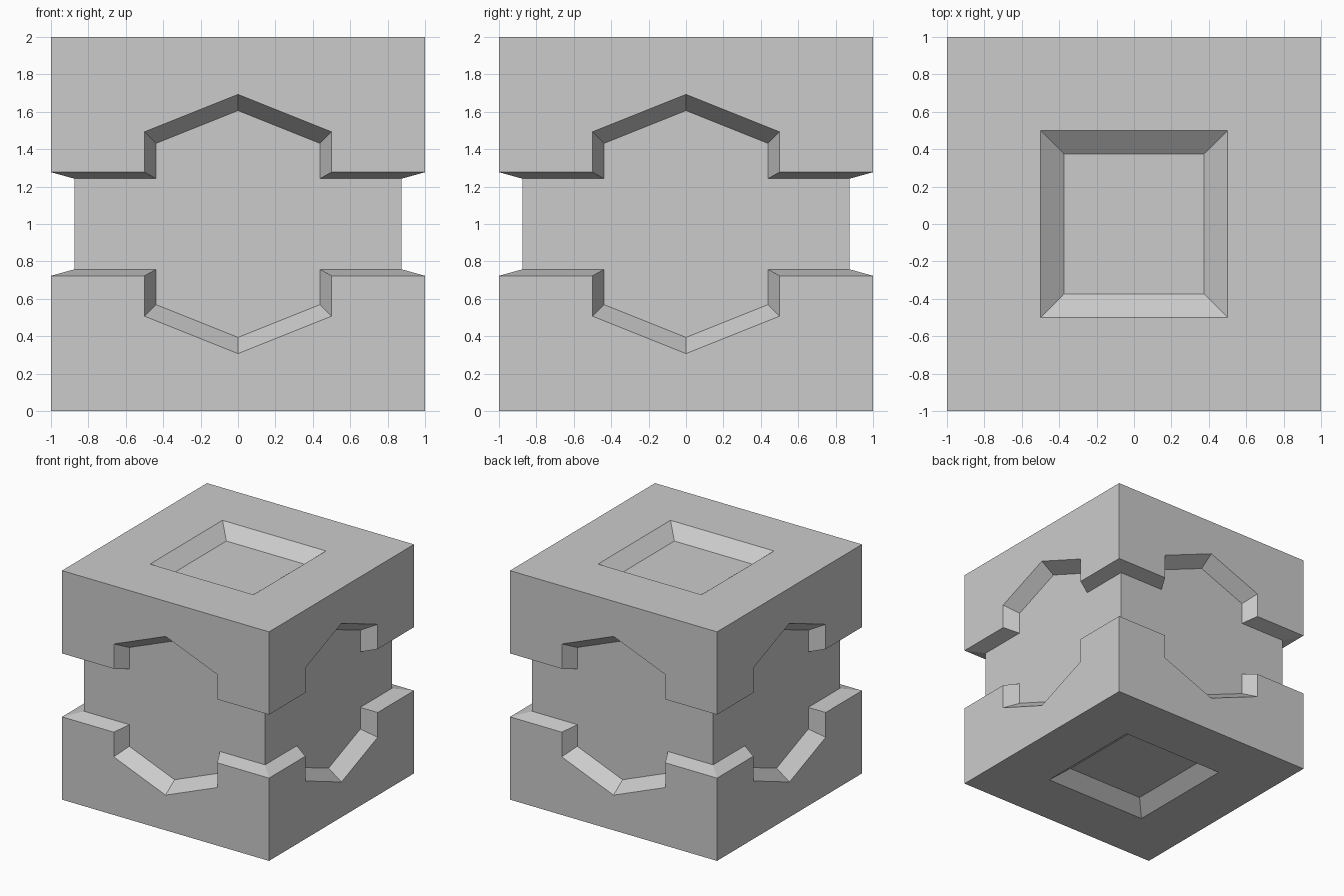
import bpy, bmesh
from mathutils import Matrix, Vector
from math import pi

if "Cube" in bpy.data.objects:
    bpy.data.objects.remove(bpy.data.objects["Cube"])

CORE = 0.875    # recessed core size relative to the outer cube
DEPTH = 0.10    # depth of the square recess on top and bottom
# Edge of the side opening, as (along face, height above the middle)
EDGE = [(-1, 0.277), (-0.5, 0.277), (-0.5, 0.493), (0, 0.693),
        (0.5, 0.493), (0.5, 0.277), (1, 0.277)]

bm = bmesh.new()


def face(points, rot):
    bm.faces.new([bm.verts.new(rot @ Vector(p)) for p in points])


def square_ring(h0, z0, h1, z1, rot):
    """One quarter of a band between two square outlines."""
    face([(-h0, -h0, z0), (h0, -h0, z0), (h1, -h1, z1), (-h1, -h1, z1)], rot)


for i in range(4):
    rot = Matrix.Rotation(i * pi / 2, 3, 'Z')
    for s in (1, -1):
        rim = [Vector((x, -1, s * z)) for x, z in EDGE]
        inner = [p * CORE for p in rim]
        # outer panel around the opening
        face(rim + [(1, -1, s), (-1, -1, s)], rot)
        # sloping walls of the opening
        for a, b, c, d in zip(rim, rim[1:], inner[1:], inner):
            face([a, b, c, d], rot)
        # top / bottom border and bevelled recess walls
        square_ring(1, s, 0.5, s, rot)
        square_ring(0.5, s, 0.375, s * (1 - DEPTH), rot)
    # recessed core wall
    core = [(x * CORE, -CORE, z * CORE) for x, z in EDGE]
    face(core + [(x, y, -z) for x, y, z in reversed(core)], rot)

# recess floors
for s in (1, -1):
    z = s * (1 - DEPTH)
    face([(-0.375, -0.375, z), (0.375, -0.375, z),
          (0.375, 0.375, z), (-0.375, 0.375, z)], Matrix.Identity(3))

# weld into one closed block standing on the ground
bmesh.ops.remove_doubles(bm, verts=bm.verts, dist=1e-4)
bmesh.ops.recalc_face_normals(bm, faces=bm.faces)
bmesh.ops.translate(bm, verts=bm.verts, vec=(0, 0, 1))
mesh = bpy.data.meshes.new("recessed_cube")
bm.to_mesh(mesh)
bm.free()
bpy.context.collection.objects.link(bpy.data.objects.new("recessed_cube", mesh))
